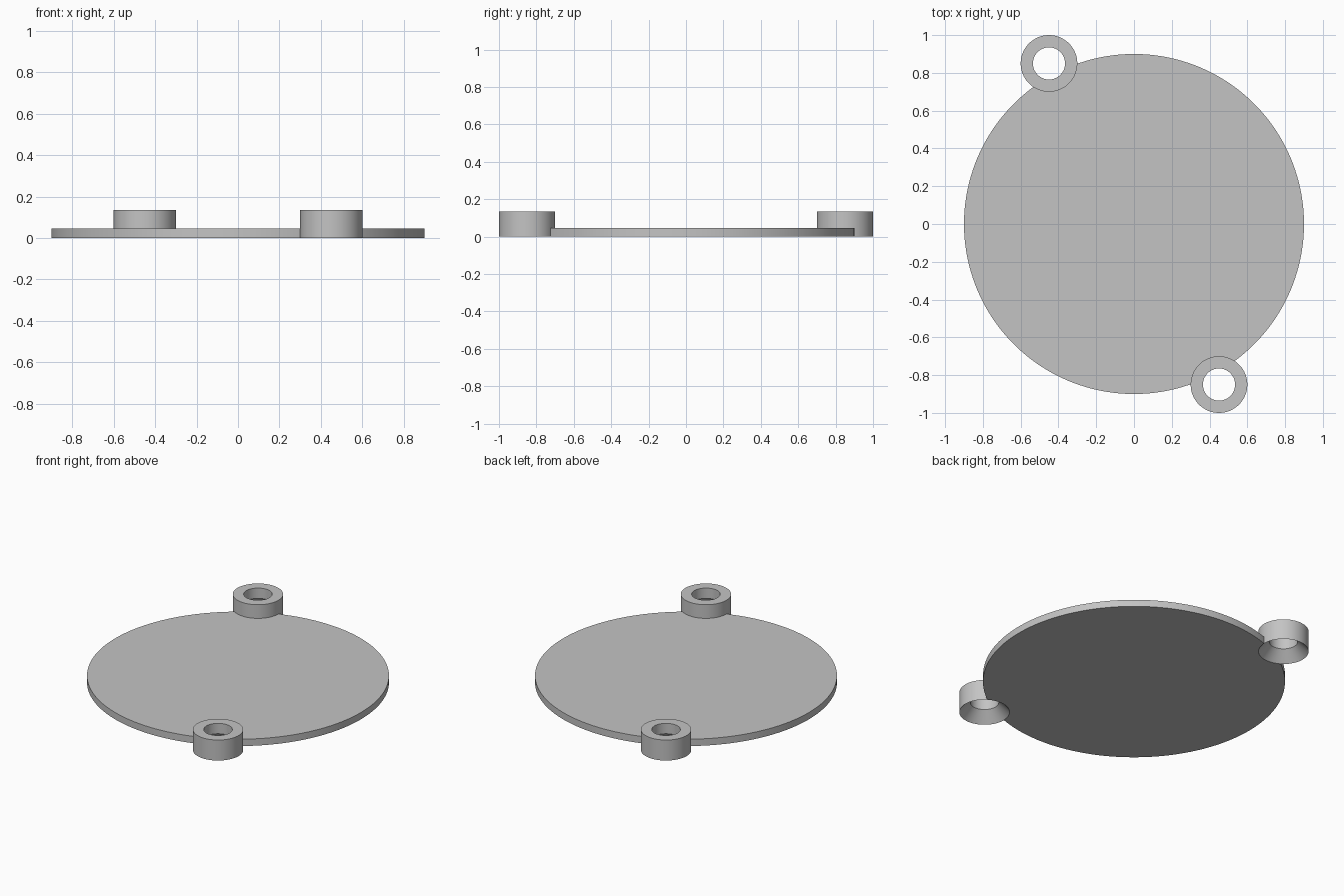
import bpy, bmesh, math

cube = bpy.data.objects.get("Cube")
if cube:
    bpy.data.objects.remove(cube, do_unlink=True)

PLATE_R, PLATE_H = 0.9, 0.045
RING_R, HOLE_R, RING_H, SINK_H = 0.15, 0.085, 0.135, 0.067
CENTRES = [(-0.45, 0.85), (0.45, -0.85)]

grey = bpy.data.materials.new("light grey")
grey.use_nodes = True
colour = (0.55, 0.55, 0.55, 1)
grey.diffuse_color = colour
grey.node_tree.nodes["Principled BSDF"].inputs["Base Color"].default_value = colour


def select(obj):
    bpy.ops.object.select_all(action='DESELECT')
    obj.select_set(True)
    bpy.context.view_layer.objects.active = obj


def smooth(obj):
    select(obj)
    bpy.ops.object.shade_smooth_by_angle(angle=math.radians(30))


def cylinder(name, radius, z0, z1, centre, sides):
    bpy.ops.mesh.primitive_cylinder_add(
        vertices=sides, radius=radius, depth=z1 - z0,
        location=(*centre, (z0 + z1) / 2))
    obj = bpy.context.object
    obj.name = name
    obj.data.materials.append(grey)
    return obj


def lathe(name, profile, centre, sides=96):
    """Spin a closed (radius, z) profile around a vertical axis."""
    bm = bmesh.new()
    verts = [bm.verts.new((r, 0, z)) for r, z in profile]
    edges = [bm.edges.new((v, verts[(i + 1) % len(verts)]))
             for i, v in enumerate(verts)]
    bmesh.ops.spin(bm, geom=verts + edges, cent=(0, 0, 0), axis=(0, 0, 1),
                   angle=math.tau, steps=sides)
    bmesh.ops.remove_doubles(bm, verts=bm.verts, dist=0.0001)
    bmesh.ops.recalc_face_normals(bm, faces=bm.faces)
    mesh = bpy.data.meshes.new(name)
    bm.to_mesh(mesh)
    bm.free()
    obj = bpy.data.objects.new(name, mesh)
    obj.location = (*centre, 0)
    bpy.context.collection.objects.link(obj)
    mesh.materials.append(grey)
    return obj


# Round base plate
plate = cylinder("base_plate", PLATE_R, 0, PLATE_H, (0, 0), 192)

# Screw bosses, countersunk from below, with the plate cut away inside them
ring_profile = [(RING_R, 0), (RING_R, RING_H), (HOLE_R, RING_H), (HOLE_R, SINK_H)]
for name, centre in zip(("back_right_boss", "front_left_boss"), CENTRES):
    cutter = cylinder("boss_cutter", RING_R - 0.001, -0.1, 0.2, centre, 96)
    cutter.hide_render = True
    cut = plate.modifiers.new("boss_cut", 'BOOLEAN')
    cut.operation = 'DIFFERENCE'
    cut.solver = 'EXACT'
    cut.object = cutter
    select(plate)
    bpy.ops.object.modifier_apply(modifier=cut.name)
    bpy.data.objects.remove(cutter, do_unlink=True)
    smooth(lathe(name, ring_profile, centre))

smooth(plate)
